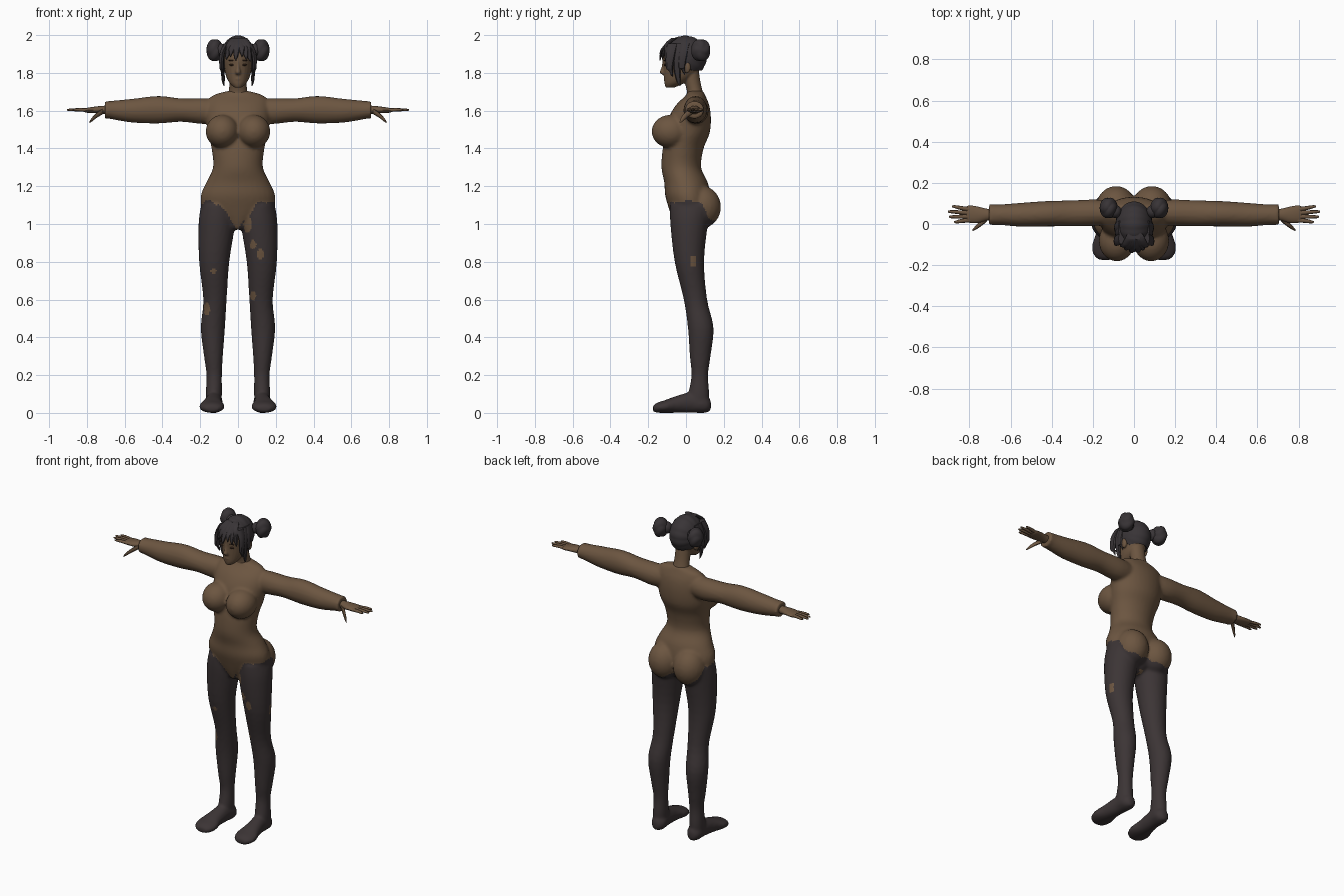
import bpy
import bmesh
from math import sin, cos, pi, tau, atan2
from mathutils import Vector, Matrix

cube = bpy.data.objects.get("Cube")
if cube:
    bpy.data.objects.remove(cube, do_unlink=True)


def material(name, r, g, b):
    m = bpy.data.materials.new(name)
    m.use_nodes = True
    m.diffuse_color = (r, g, b, 1)
    bsdf = m.node_tree.nodes["Principled BSDF"]
    bsdf.inputs["Base Color"].default_value = (r, g, b, 1)
    bsdf.inputs["Roughness"].default_value = 0.9
    return m


BROWN = material("warm brown", 0.15, 0.092, 0.052)
LEGGING = material("dark legging", 0.045, 0.035, 0.036)
HAIR = material("black hair", 0.04, 0.034, 0.037)
FEATURE = material("dark brown feature", 0.05, 0.025, 0.015)


def finish(bm, name, *mats, voxel=0, smooth=0, thick=0, angle=50):
    """Turn a bmesh into a named object, fuse or thicken it, and shade it."""
    bmesh.ops.recalc_face_normals(bm, faces=bm.faces)
    mesh = bpy.data.meshes.new(name)
    bm.to_mesh(mesh)
    bm.free()
    obj = bpy.data.objects.new(name, mesh)
    bpy.context.collection.objects.link(obj)
    bpy.ops.object.select_all(action='DESELECT')
    obj.select_set(True)
    bpy.context.view_layer.objects.active = obj
    if voxel:
        mod = obj.modifiers.new("fuse", 'REMESH')
        mod.mode, mod.voxel_size = 'VOXEL', voxel
        bpy.ops.object.modifier_apply(modifier="fuse")
    if smooth:
        mod = obj.modifiers.new("soften", 'SMOOTH')
        mod.iterations = smooth
        bpy.ops.object.modifier_apply(modifier="soften")
    if thick:
        mod = obj.modifiers.new("thickness", 'SOLIDIFY')
        mod.thickness = thick
        bpy.ops.object.modifier_apply(modifier="thickness")
    obj.data.materials.clear()
    for m in mats:
        obj.data.materials.append(m)
    bpy.ops.object.shade_smooth_by_angle(angle=angle * pi / 180)
    return obj


def curve_rows(rows, steps):
    """Smoothly interpolate profile rows."""
    out = []
    for i in range(len(rows) - 1):
        quad = [rows[max(0, min(len(rows) - 1, i + k))] for k in (-1, 0, 1, 2)]
        for s in range(steps):
            t = s / steps
            out.append([b + t / 2 * (c - a + t * (2*a - 5*b + 4*c - d + t * (3*(b - c) + d - a)))
                        for a, b, c, d in zip(*quad)])
    return out + [list(rows[-1])]


def loft(bm, axis, rows, side=1, sides=24, steps=4):
    """Rows: position on the axis, two centre coordinates, two half sizes."""
    rings = []
    for p, u, v, a, b in curve_rows(rows, steps):
        ring = []
        for k in range(sides):
            q, r = u + a * cos(tau * k / sides), v + b * sin(tau * k / sides)
            x, y, z = {'x': (p, q, r), 'y': (q, p, r), 'z': (q, r, p)}[axis]
            ring.append(bm.verts.new((x * side, y, z)))
        rings.append(ring)
    for lo, hi in zip(rings, rings[1:]):
        for k in range(sides):
            j = (k + 1) % sides
            bm.faces.new((lo[k], lo[j], hi[j], hi[k]))
    bm.faces.new(rings[0])
    bm.faces.new(rings[-1])


def ball(bm, centre, radii, u=24, v=16):
    mat = Matrix.Translation(centre) @ Matrix.Diagonal((*radii, 1))
    return bmesh.ops.create_uvsphere(bm, u_segments=u, v_segments=v, radius=1, matrix=mat)["verts"]


# Body: torso, chest, seat, legs, feet and sleeves fused into one skin
torso = [(0.97, 0, 0, .03, .05), (1.02, 0, .02, .1, .09), (1.08, 0, .02, .185, .11),
         (1.15, 0, .01, .197, .12), (1.22, 0, 0, .168, .115), (1.3, 0, -.025, .132, .105),
         (1.4, 0, -.015, .14, .108), (1.48, 0, .01, .158, .115), (1.56, 0, .02, .168, .112),
         (1.63, 0, .035, .165, .088), (1.68, 0, .05, .135, .052), (1.705, 0, .05, .05, .04)]
leg = [(1.1, .105, .03, .09, .115), (1, .112, .017, .097, .1), (.8, .126, .018, .08, .078),
       (.6, .122, .05, .062, .062), (.45, .133, .078, .064, .068), (.3, .13, .075, .05, .055),
       (.2, .126, .073, .041, .044), (.1, .128, .068, .043, .055), (.03, .13, .065, .04, .05)]
foot = [(.132, .125, .04, .02, .028), (.1, .125, .045, .045, .045), (.03, .128, .055, .044, .055),
        (-.05, .135, .045, .052, .045), (-.11, .138, .034, .068, .034),
        (-.155, .138, .027, .056, .026), (-.175, .138, .022, .03, .014)]
sleeve = [(.08, .05, 1.6, .055, .06), (.18, .055, 1.597, .064, .068), (.3, .052, 1.603, .063, .062),
          (.42, .05, 1.605, .062, .073), (.55, .045, 1.6, .058, .064), (.64, .045, 1.602, .051, .053),
          (.68, .045, 1.604, .05, .047), (.705, .045, 1.604, .051, .047)]
bm = bmesh.new()
loft(bm, 'z', torso, sides=32)
for s in (-1, 1):
    loft(bm, 'z', leg, s)
    loft(bm, 'y', foot, s)
    loft(bm, 'x', sleeve, s)
    ball(bm, (s * .083, -.082, 1.49), (.088, .1, .088))
    ball(bm, (s * .087, .083, 1.09), (.097, .102, .112))
body = finish(bm, "body", BROWN, LEGGING, voxel=.0095, smooth=4, angle=70)

# Leggings with a ragged top edge and worn patches: x, z, half width, half height
patches = [(.08, .89, .017, .025), (.12, .84, .02, .03), (.08, .62, .015, .025),
           (-.165, .55, .015, .035), (-.13, .75, .015, .015), (.05, 1, .022, .045)]
for f in body.data.polygons:
    x, y, z = f.center
    edge = 1.115 - 1.5 * max(0, .1 - abs(x)) * (y < .07) - 1.35 * max(0, y - .07)
    edge += .008 * sin(70 * x) + .006 * sin(90 * y)
    dark = z < edge
    for px, pz, w, h in patches:
        if f.normal.y < -.1 and ((x - px) / w) ** 2 + ((z - pz) / h) ** 2 < 1:
            dark = False
    if f.normal.x > .6 and abs(y - .04) < .014 and abs(z - .8) < .03 and x > 0:
        dark = False
    f.material_index = int(dark)

# Head: neck, skull, nose, lips and ears fused
skull = [(1.722, 0, -.085, .018, .022), (1.745, 0, -.062, .044, .052), (1.78, 0, -.037, .062, .08),
         (1.83, 0, -.02, .074, .1), (1.89, 0, -.012, .08, .112), (1.94, 0, -.01, .07, .096),
         (1.975, 0, -.01, .035, .05)]
neck = [(1.66, 0, .05, .065, .05), (1.7, 0, .047, .05, .042), (1.75, 0, .035, .046, .042),
        (1.83, 0, .02, .048, .045)]
nose = [(1.79, 0, -.112, .012, .012), (1.803, 0, -.12, .015, .019), (1.83, 0, -.118, .009, .012),
        (1.86, 0, -.115, .007, .01)]
bm = bmesh.new()
for part in (skull, neck, nose):
    loft(bm, 'z', part)
ball(bm, (0, -.103, 1.768), (.02, .016, .009))
for s in (-1, 1):
    ball(bm, (s * .078, .005, 1.83), (.012, .02, .032))
finish(bm, "head", BROWN, voxel=.005, smooth=2, angle=70)

# Eyes and brows
bm = bmesh.new()
for s in (-1, 1):
    ball(bm, (s * .033, -.11, 1.842), (.014, .008, .005), 12, 8)
    ball(bm, (s * .034, -.113, 1.866), (.018, .006, .003), 12, 8)
finish(bm, "eyes_and_brows", FEATURE)

# Hands with four fingers and a thumb
palm = [(.66, .045, 1.602, .026, .024), (.71, .045, 1.604, .028, .022), (.76, .045, 1.604, .04, .017),
        (.8, .048, 1.602, .042, .013), (.815, .048, 1.602, .036, .009)]
fingers = [(.875, .01, .002), (.9, .035, .026), (.905, .06, .05), (.885, .085, .074)]
for s, label in ((-1, "right"), (1, "left")):
    bm = bmesh.new()
    loft(bm, 'x', palm, s, 16)
    for tip, ytip, yroot in fingers:
        yroot = .7 * yroot + .018
        loft(bm, 'x', [(.79, yroot, 1.602, .011, .01), (.84, (yroot + ytip) / 2, 1.605, .01, .009),
                       (tip - .01, ytip, 1.604, .007, .006), (tip, ytip, 1.604, .003, .003)], s, 8, 2)
    loft(bm, 'x', [(.715, .03, 1.598, .018, .016), (.745, .002, 1.578, .014, .014),
                   (.77, -.018, 1.556, .01, .011), (.785, -.03, 1.54, .004, .005)], s, 8, 2)
    finish(bm, label + "_hand", BROWN)

# Ridged hair cap, open at the face
bm = bmesh.new()
centre = Vector((0, -.005, 1.885))
for v in ball(bm, centre, (.09, .115, .112), 48, 40):
    d = v.co - centre
    v.co = centre + d * (.985 + .025 * abs(sin(7 * atan2(d.z, d.y))))
cut = []
for f in bm.faces:
    c = f.calc_center_median()
    hairline = 1.81 + .115 * max(0, min(1, (.03 - c.y) / .11))
    if c.z < hairline:
        cut.append(f)
bmesh.ops.delete(bm, geom=cut, context='FACES')
finish(bm, "hair_cap", HAIR, thick=.012, angle=30)

# Coiled side buns
for s, label in ((-1, "right"), (1, "left")):
    bm = bmesh.new()
    centre = Vector((s * .123, .078, 1.92))
    for v in ball(bm, centre, (.042, .05, .058), 32, 20):
        d = v.co - centre
        v.co = centre + d * (.96 + .1 * abs(sin(2 * atan2(d.z, d.y) + 50 * d.x)))
    ball(bm, (s * .09, .06, 1.92), (.03, .032, .035))
    finish(bm, label + "_hair_bun", HAIR, angle=30)

# Fringe and long side locks: tapered strands hanging from the hairline
bm = bmesh.new()
for x0, x1, y1, z1 in [(-.02, -.062, -.11, 1.87), (-.01, -.04, -.125, 1.885), (0, -.012, -.137, 1.865),
                       (.015, .022, -.135, 1.885), (.02, .045, -.125, 1.87), (.03, .066, -.11, 1.86)]:
    loft(bm, 'z', [(1.985, x0, -.06, .018, .016), (1.95, (x0 + x1) / 2, -.1, .02, .014),
                   (z1 + .03, .9 * x1, y1 + .005, .013, .008), (z1, x1, y1, .002, .002)], 1, 8, 3)
for s in (-1, 1):
    for dx, dy, low in ((0, 0, 1.73), (.006, -.04, 1.78), (.004, .025, 1.79)):
        x, y = .078 + dx, -.04 + dy
        loft(bm, 'z', [(1.955, .06, y + .01, .016, .03), (1.9, x, y, .014, .026),
                       (1.83, x + .003, y - .008, .011, .019), (low + .03, x, y, .008, .011),
                       (low, x - .004, y + .008, .002, .002)], s, 8, 3)
finish(bm, "fringe_and_side_locks", HAIR, angle=40)
